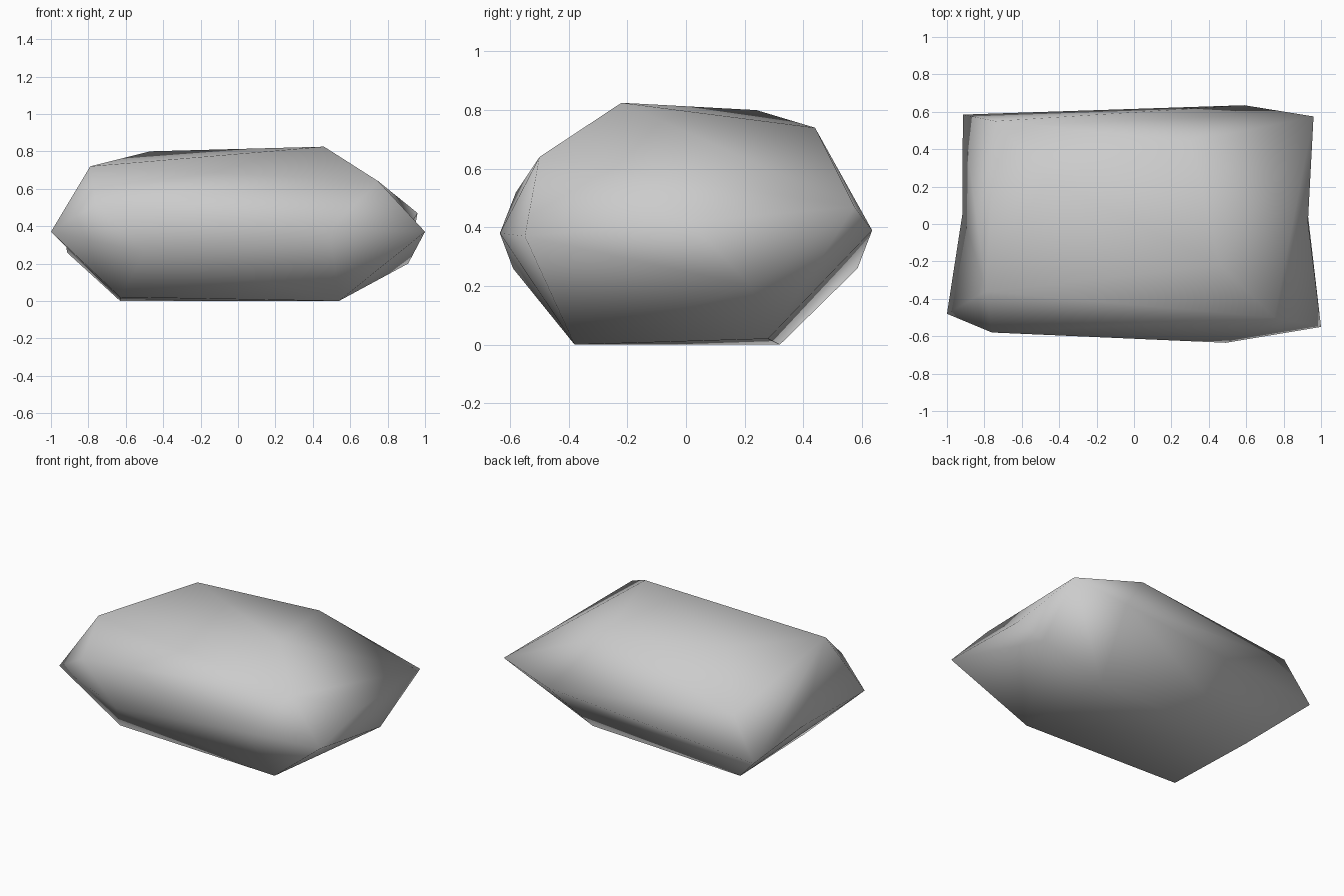
import bpy, bmesh

default_cube = bpy.data.objects.get("Cube")
if default_cube:
    bpy.data.objects.remove(default_cube, do_unlink=True)

# Stone material
stone = bpy.data.materials.new("grey stone")
stone.use_nodes = True
colour = (0.6, 0.6, 0.6, 1)
stone.diffuse_color = colour
stone.node_tree.nodes["Principled BSDF"].inputs["Base Color"].default_value = colour

# Corner points of the boulder, from base to crown
base = [(-.63, -.36, .02), (.54, -.38, 0), (.5, .28, .02), (-.63, .32, 0)]
waist = [(-1, -.48, .37), (-.5, -.59, .26), (.49, -.635, .38), (1, -.55, .37),
         (.91, .22, .2), (.96, .575, .47), (.59, .635, .39), (-.915, .585, .26)]
shoulder = [(-.76, -.58, .52), (.75, -.5, .64), (-.74, .55, .53)]
crown = [(-.79, -.36, .72), (.46, -.22, .825), (.3, .44, .74), (-.47, .24, .8)]

# Wrap the corners in a faceted skin
bm = bmesh.new()
for point in base + waist + shoulder + crown:
    bm.verts.new(point)
result = bmesh.ops.convex_hull(bm, input=bm.verts[:])
inside = [g for g in result["geom_interior"] if isinstance(g, bmesh.types.BMVert)]
bmesh.ops.delete(bm, geom=inside, context='VERTS')

# Hollow the long left and right flanks slightly
def dent(a, b, depth):
    for edge in bm.edges[:]:
        ends = [v.co for v in edge.verts]
        if all(min((co - v).length for co in ends) < .01 for v in (a, b)):
            middle = bmesh.ops.subdivide_edges(bm, edges=[edge], cuts=1)
            for v in middle["geom_inner"]:
                if isinstance(v, bmesh.types.BMVert):
                    v.co.x += depth
            return

from mathutils import Vector
dent(Vector(waist[0]), Vector(waist[7]), .04)
dent(Vector(waist[3]), Vector(waist[5]), -.05)
bmesh.ops.triangulate(bm, faces=bm.faces[:])
bmesh.ops.recalc_face_normals(bm, faces=bm.faces[:])
for face in bm.faces:
    face.smooth = True

mesh = bpy.data.meshes.new("boulder")
bm.to_mesh(mesh)
bm.free()
mesh.materials.append(stone)
bpy.context.collection.objects.link(bpy.data.objects.new("boulder", mesh))
